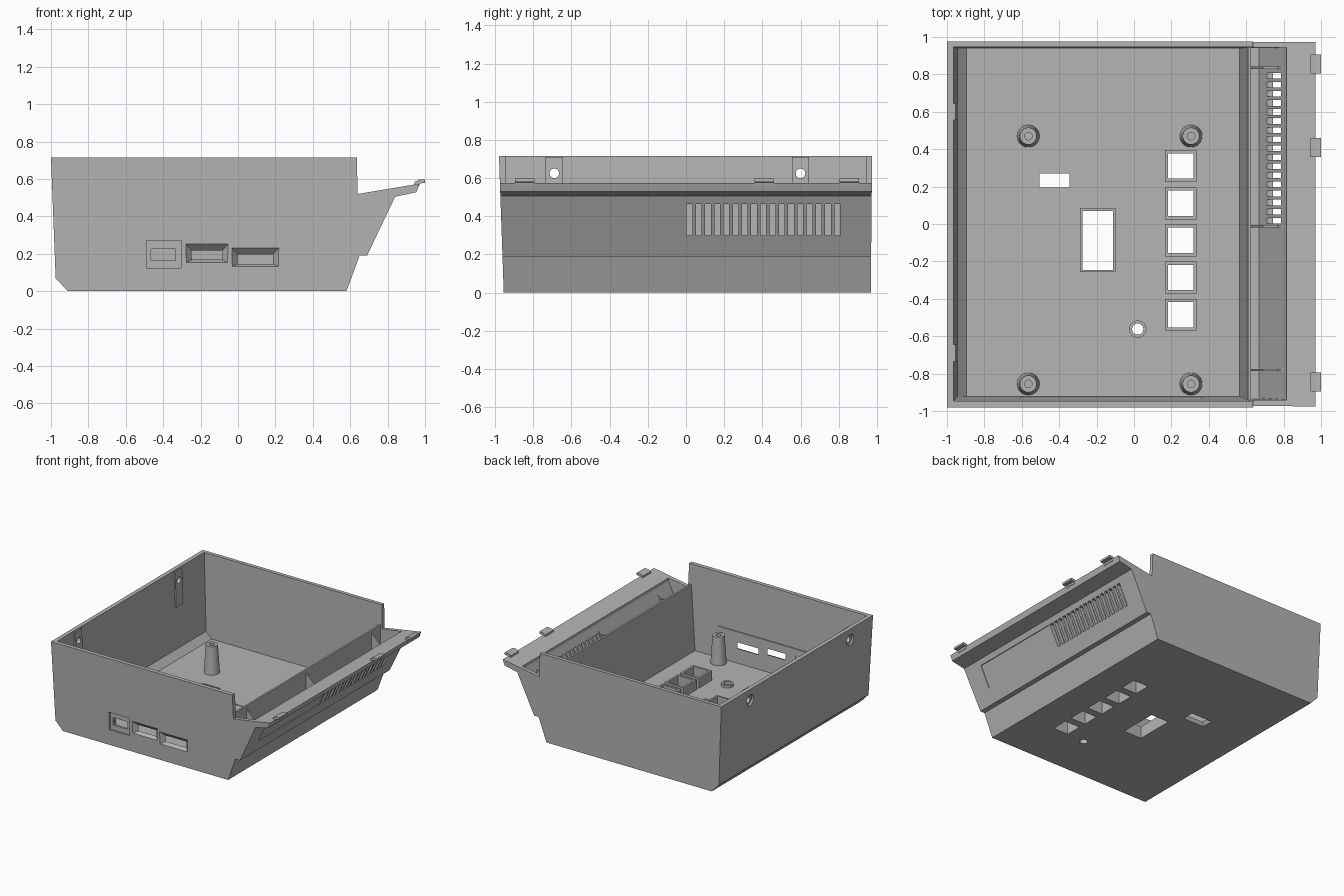
import bpy
import bmesh
from mathutils import Matrix, Vector

if "Cube" in bpy.data.objects:
    bpy.data.objects.remove(bpy.data.objects["Cube"], do_unlink=True)

grey = bpy.data.materials.new("plain grey plastic")
grey.use_nodes = True
GREY = (0.46, 0.46, 0.46, 1)
grey.diffuse_color = GREY
grey.node_tree.nodes["Principled BSDF"].inputs["Base Color"].default_value = GREY


def finish(name, bm):
    bmesh.ops.recalc_face_normals(bm, faces=bm.faces)
    me = bpy.data.meshes.new(name)
    bm.to_mesh(me)
    bm.free()
    me.materials.append(grey)
    ob = bpy.data.objects.new(name, me)
    bpy.context.collection.objects.link(ob)
    return ob


def loft(name, a, b):
    """Closed solid between two matching rings of points."""
    bm = bmesh.new()
    ra, rb = ([bm.verts.new(p) for p in ring] for ring in (a, b))
    bm.faces.new(ra)
    bm.faces.new(rb)
    for i in range(len(ra)):
        j = (i + 1) % len(ra)
        bm.faces.new((ra[i], ra[j], rb[j], rb[i]))
    return finish(name, bm)


def prism(name, profile, front, back):
    """Side profile swept in y; front and back are functions of height."""
    return loft(name, [(x, front(z), z) for x, z in profile],
                [(x, back(z), z) for x, z in profile])


def slab(name, profile, y0, y1):
    return prism(name, profile, lambda z: y0, lambda z: y1)


def box(name, x0, x1, y0, y1, z0, z1):
    return slab(name, [(x0, z0), (x1, z0), (x1, z1), (x0, z1)], y0, y1)


def rect_z(x0, x1, y0, y1, z):
    return [(x0, y0, z), (x1, y0, z), (x1, y1, z), (x0, y1, z)]


def rect_y(x0, x1, z0, z1, y):
    return [(x0, y, z0), (x1, y, z0), (x1, y, z1), (x0, y, z1)]


def cone(name, at, r0, r1, length, axis="Z"):
    bm = bmesh.new()
    turn = Matrix.Rotation(1.570796, 4, "Y") if axis == "X" else Matrix()
    bmesh.ops.create_cone(bm, cap_ends=True, segments=32, radius1=r0, radius2=r1,
                          depth=length, matrix=Matrix.Translation(Vector(at)) @ turn)
    return finish(name, bm)


def cut(ob, cutter):
    mod = ob.modifiers.new("cut", "BOOLEAN")
    mod.operation = "DIFFERENCE"
    mod.solver = "EXACT"
    mod.object = cutter
    bpy.context.view_layer.update()
    dg = bpy.context.evaluated_depsgraph_get()
    me = bpy.data.meshes.new_from_object(ob.evaluated_get(dg))
    ob.modifiers.clear()
    ob.data = me
    bpy.data.objects.remove(cutter, do_unlink=True)


def smooth(ob):
    bpy.ops.object.select_all(action="DESELECT")
    ob.select_set(True)
    bpy.context.view_layer.objects.active = ob
    bpy.ops.object.shade_smooth_by_angle()


# Outer shell with drafted walls
outer = [(-1, .715), (-.975, .07), (-.91, 0), (.58, 0), (.65, .19), (.69, .19),
         (.84, .505), (.955, .53), (.97, .575), (.64, .52), (.635, .715)]
shell = prism("case_shell", outer, lambda z: -.955 - .035 * z, lambda z: .968 + .01 * z)

# Main cavity and the narrow side compartment
front_in, back_in = (lambda z: -.922 - .035 * z), (lambda z: .938 + .01 * z)
main = [(-.969, .8), (-.945, .08), (-.895, .03), (.565, .03), (.61, .55), (.7, .55), (.7, .8)]
side = [(.625, .8), (.625, .21), (.668, .21), (.815, .525), (.815, .8)]
for profile in (main, side):
    cut(shell, prism("cutter", profile, front_in, back_in))

# Side vents and shallow label recess
for i in range(17):
    y = .003 + i * .0484
    cut(shell, box("cutter", .69, .9, y, y + .03, .3, .465))
cut(shell, slab("cutter", [(.736, .3), (.815, .465), (.9, .465), (.9, .3)], -.8, -.012))

# Front ports: one stepped, two flared
cut(shell, box("cutter", -.49, -.305, -1.05, -.945, .125, .27))
cut(shell, box("cutter", -.465, -.335, -1, -.88, .165, .225))
for x0, x1, z0, z1 in ((-.28, -.052, .152, .253), (-.035, .22, .13, .233)):
    cut(shell, loft("cutter", rect_y(x0, x1, z0, z1, -.965),
                    rect_y(x0 + .04, x1 - .04, z0 + .02, z1 - .045, -.92)))
    cut(shell, box("cutter", x0, x1, -1.05, -.9645, z0, z1))
    cut(shell, box("cutter", x0 + .04, x1 - .04, -.94, -.88, z0 + .02, z1 - .045))

# Screw holes in the left-hand wall, with guide plates inside
for y in (-.69, .6):
    plate = loft("screw_guide_plate", rect_z(-.965, -.945, y - .045, y + .045, .42),
                 rect_z(-.975, -.955, y - .045, y + .045, .71))
    for ob in (shell, plate):
        cut(ob, cone("cutter", (-.97, y, .625), .025, .025, .2, "X"))
    cut(shell, cone("cutter", (-1.03, y, .625), .045, .045, .1, "X"))

# Button wells in the floor
for y in (.31, .11, -.088, -.286, -.485):
    well = box("button_well", .165, .335, y - .085, y + .085, .025, .11)
    for ob in (shell, well):
        cut(ob, box("cutter", .182, .318, y - .068, y + .068, -.1, .2))

# Display opening with raised frame in a shallow floor recess
cut(shell, box("cutter", -.37, .025, -.28, .11, .025, .1))
frame = box("display_frame", -.288, -.098, -.257, .085, .02, .1)
for ob in (shell, frame):
    cut(ob, box("cutter", -.275, -.113, -.247, .07, -.1, .2))

# Flared switch slot
cut(shell, loft("cutter", rect_z(-.525, -.325, .18, .285, -.01),
                rect_z(-.5, -.35, .2, .265, .04)))

# Round floor hole with a collar
collar = cone("round_hole_collar", (.02, -.562, .035), .046, .046, .03)
for ob in (shell, collar):
    cut(ob, cone("cutter", (.02, -.562, .03), .03, .03, .2))
smooth(collar)

# Tapered screw posts
for x in (-.565, .305):
    for y in (-.855, .47):
        post = cone("screw_post", (x, y, .14), .06, .045, .23)
        cut(post, cone("cutter", (x, y, .22), .02, .02, .16))
        smooth(post)

# Compartment ribs
rib = [(.62, .2), (.672, .2), (.818, .515), (.77, .45), (.69, .46), (.62, .53)]
for y in (-.78, -.012, .835):
    slab("compartment_rib", rib, y - .006, y + .006)

# Clips on the flange
clip = [(.945, .56), (.968, .56), (.972, .576), (1, .58), (1, .597), (.97, .597), (.945, .585)]
for y in (-.845, .41, .855):
    slab("flange_clip", clip, y - .051, y + .051)

# Thin ledge along the inside of the front wall
box("front_inner_ledge", -.61, .36, -.94, -.924, .275, .285)
